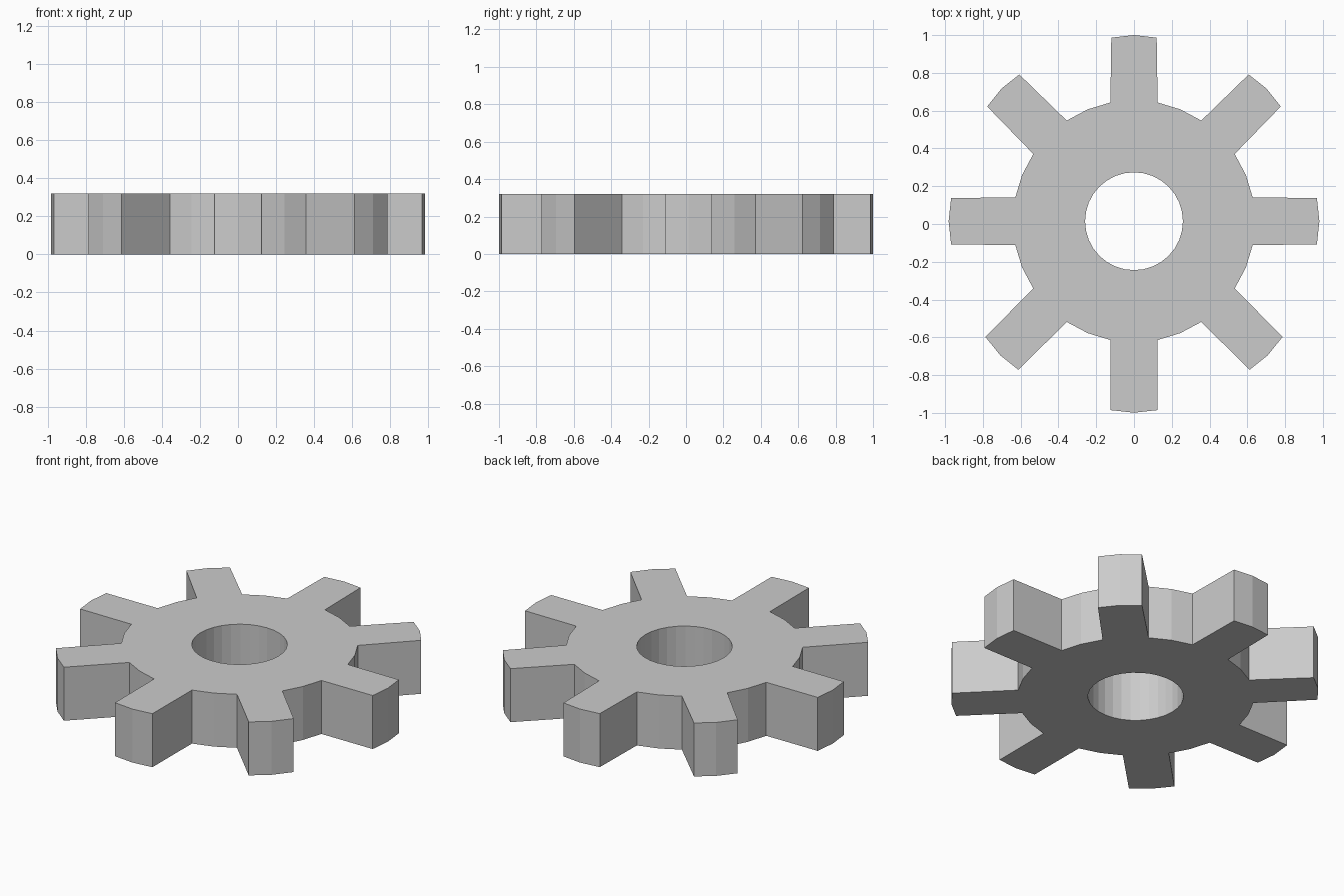
import bpy, bmesh
from math import sin, cos, pi
from mathutils import Vector

if "Cube" in bpy.data.objects:
    bpy.data.objects.remove(bpy.data.objects["Cube"])

SEG = 32                      # steps round the hub, four per tooth
HOLE_R, HUB_R, HEIGHT = 0.259, 0.641, 0.32
CENTRE = Vector((0, 0.0146, 0))
# corner distance of each tooth tip, anticlockwise from +x
REACH = [0.968, 0.979, 0.972, 0.979, 0.968, 0.989, 1.0, 0.989]
CROWN = 0.0135                # how far the tip bulges at its middle

grey = bpy.data.materials.new("plain grey")
grey.diffuse_color = (0.6, 0.6, 0.6, 1)
grey.use_nodes = True
grey.node_tree.nodes["Principled BSDF"].inputs["Base Color"].default_value = grey.diffuse_color

bm = bmesh.new()


def ring(radius):
    return [bm.verts.new(CENTRE + Vector((radius * cos(2 * pi * i / SEG),
                                          radius * sin(2 * pi * i / SEG), 0)))
            for i in range(SEG)]


# Flat hub with the bore
inner, outer = ring(HOLE_R), ring(HUB_R)
for i in range(SEG):
    j = (i + 1) % SEG
    bm.faces.new((inner[i], outer[i], outer[j], inner[j]))

# Eight straight teeth with slightly crowned tips
half = HUB_R * sin(2 * pi / SEG)
for t, reach in enumerate(REACH):
    a = t * pi / 4
    along, across = Vector((cos(a), sin(a), 0)), Vector((-sin(a), cos(a), 0))
    w = half * (0.96 if t in (1, 2, 3) else 0.99)
    tip = [bm.verts.new(CENTRE + along * r + across * s)
           for r, s in ((reach, -w), (reach + CROWN, 0), (reach, w))]
    base = [outer[(4 * t + k) % SEG] for k in (-1, 0, 1)]
    for k in (0, 1):
        bm.faces.new((base[k], tip[k], tip[k + 1], base[k + 1]))

# Thicken the profile upward
bottom = bm.faces[:]
top = bmesh.ops.extrude_face_region(bm, geom=bottom, use_keep_orig=True)["geom"]
bmesh.ops.translate(bm, vec=(0, 0, HEIGHT),
                    verts=[v for v in top if isinstance(v, bmesh.types.BMVert)])
bmesh.ops.recalc_face_normals(bm, faces=bm.faces[:])

mesh = bpy.data.meshes.new("gear_wheel")
bm.to_mesh(mesh)
bm.free()
mesh.materials.append(grey)
gear = bpy.data.objects.new("gear_wheel", mesh)
bpy.context.collection.objects.link(gear)
